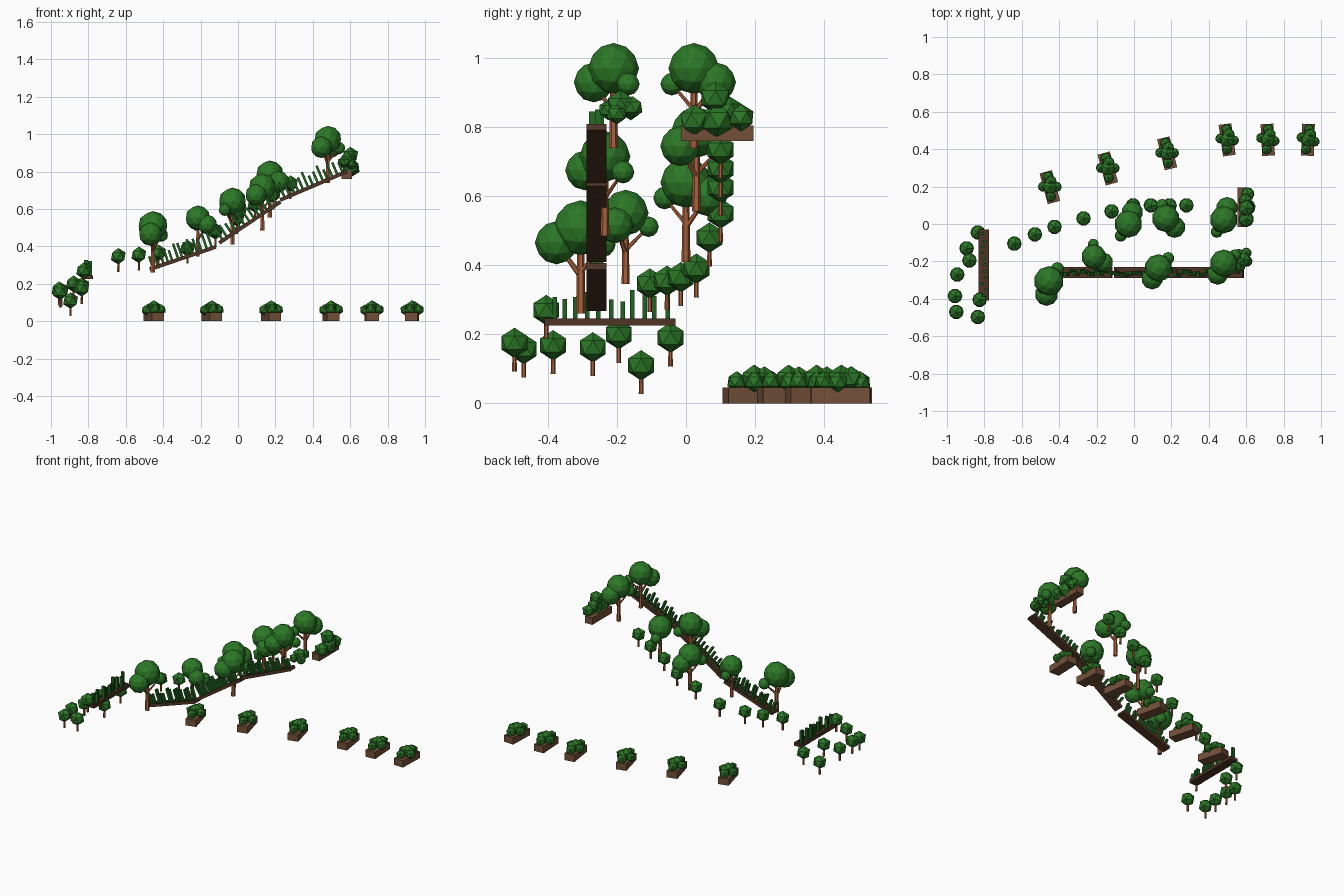
import bpy, bmesh, random
from math import radians, atan2, hypot, cos, sin
from mathutils import Vector, Matrix

if "Cube" in bpy.data.objects:
    bpy.data.objects.remove(bpy.data.objects["Cube"])

random.seed(4)

def mat(name, col):
    m = bpy.data.materials.new(name)
    m.diffuse_color = (*col, 1)
    m.use_nodes = True
    m.node_tree.nodes["Principled BSDF"].inputs["Base Color"].default_value = m.diffuse_color
    return m

LEAF = mat("leaf", (0.025, 0.19, 0.02))
BLADE = mat("blade", (0.015, 0.12, 0.015))
BARK = mat("bark", (0.40, 0.12, 0.045))
WOOD = mat("planter_wood", (0.17, 0.08, 0.04))
DARK = mat("dark_wood", (0.08, 0.035, 0.018))

def add_obj(name, bm, mats, loc=(0, 0, 0), rot=(0, 0, 0), scale=1):
    me = bpy.data.meshes.new(name)
    bm.to_mesh(me)
    bm.free()
    for m in mats:
        me.materials.append(m)
    return place(name, me, loc, rot, scale)

def place(name, me, loc, rot=(0, 0, 0), scale=1):
    ob = bpy.data.objects.new(name, me)
    ob.location, ob.rotation_euler, ob.scale = loc, rot, (scale,) * 3
    bpy.context.collection.objects.link(ob)
    return ob

def paint(bm, verts, idx):
    for f in {f for v in verts for f in v.link_faces}:
        f.material_index = idx

def ball(bm, c, r, sub, idx=0, spin=0.0):
    m = Matrix.Translation(c) @ Matrix.Rotation(spin, 4, 'Z')
    g = bmesh.ops.create_icosphere(bm, subdivisions=sub, radius=r, matrix=m)
    paint(bm, g['verts'], idx)

def box(bm, c, size, idx=0, rot=None):
    m = Matrix.Translation(c) @ (rot or Matrix()) @ Matrix.Diagonal((*size, 1))
    g = bmesh.ops.create_cube(bm, size=1, matrix=m)
    paint(bm, g['verts'], idx)

def limb(bm, a, b, r1, r2, idx=0):
    a, b = Vector(a), Vector(b)
    d = b - a
    m = Matrix.Translation((a + b) / 2) @ d.to_track_quat('Z', 'Y').to_matrix().to_4x4()
    g = bmesh.ops.create_cone(bm, cap_ends=True, segments=6, radius1=r1, radius2=r2,
                              depth=d.length, matrix=m)
    paint(bm, g['verts'], idx)

# Large trees: base, scale, direction of second and third canopy ball (degrees)
big = [(-0.455, -0.305, 0.26, 1.08, -100, 55), (-0.215, -0.175, 0.345, 0.9, -30, 92),
       (-0.03, 0.0, 0.41, 1.0, 72, -123), (0.17, 0.03, 0.555, 1.0, -45, 105),
       (0.13, -0.235, 0.485, 1.0, -120, 45), (0.48, -0.21, 0.74, 1.0, -120, 35),
       (0.48, 0.023, 0.74, 1.0, 75, -120)]
for x, y, z, s, a2, a3 in big:
    bm = bmesh.new()
    a2, a3 = radians(a2), radians(a3)
    p2 = Vector((0.066 * cos(a2), 0.066 * sin(a2), 0.19))
    p3 = Vector((0.074 * cos(a3), 0.074 * sin(a3), 0.185))
    limb(bm, (0, 0, 0), (0, 0, 0.2), 0.013, 0.009, 1)
    limb(bm, (0, 0, 0.10), p2, 0.008, 0.005, 1)
    limb(bm, (0, 0, 0.11), p3, 0.007, 0.004, 1)
    ball(bm, (0, 0, 0.23), 0.074, 2)
    ball(bm, p2, 0.058, 2)
    ball(bm, p3, 0.033, 2)
    add_obj("large_tree", bm, [LEAF, BARK], (x, y, z), (0, 0, 0), s)

# Small round trees, position of the crown centre
small = [(-0.835, -0.045, .19), (-0.895, -0.13, .11), (-0.88, -0.195, .20), (-0.945, -0.27, .162),
         (-0.957, -0.385, .168), (-0.95, -0.47, .157), (-0.835, -0.497, .175), (-0.825, -0.405, .27),
         (-0.64, -0.105, .347), (-0.53, -0.055, .355), (-0.425, -0.015, .365), (-0.27, 0.03, .39),
         (-0.12, 0.068, .48), (-0.005, 0.1, .55), (0.09, 0.1, .625), (0.19, 0.1, .68),
         (0.28, 0.1, .735)]
bm = bmesh.new()
ball(bm, (0, 0, 0), 0.044, 1)
limb(bm, (0, 0, -0.083), (0, 0, -0.03), 0.007, 0.006, 1)
first = add_obj("small_tree", bm, [LEAF, BARK], small[0])
for p in small[1:]:
    place("small_tree", first.data, p)

# Bush cluster: offsets and radii of the leafy balls
def cluster(bm, z):
    for i, (x, y, dz, r) in enumerate([(0, 0, 0.025, 0.042), (0.005, 0.055, 0.016, 0.032),
            (-0.008, -0.05, 0.018, 0.03), (-0.035, 0.012, 0.015, 0.03),
            (0.036, -0.008, 0.017, 0.03), (0.012, 0.028, 0.026, 0.036)]):
        ball(bm, (x, y, z + dz), r, 1, 0, i * 0.7)

# Planter boxes on the ground
bm = bmesh.new()
box(bm, (0, 0, 0.0225), (0.068, 0.17, 0.045), 1)
cluster(bm, 0.045)
beds = [(-0.45, 0.197, 15), (-0.14, 0.297, 15), (0.177, 0.378, 14), (0.498, 0.45, 8),
        (0.715, 0.45, 3), (0.93, 0.45, -2)]
first = add_obj("planter", bm, [LEAF, WOOD], (*beds[0][:2], 0), (0, 0, radians(beds[0][2])))
for x, y, a in beds[1:]:
    place("planter", first.data, (x, y, 0), (0, 0, radians(a)))

# Raised planter at the high end
bm = bmesh.new()
box(bm, (0.582, 0.09, 0.782), (0.055, 0.21, 0.045), 1)
for i, (x, y, z, r) in enumerate([(0.60, 0.085, .885, .047), (0.60, 0.025, .82, .046),
        (0.605, 0.09, .82, .05), (0.608, 0.16, .828, .04), (0.595, 0.125, .85, .04)]):
    ball(bm, (x, y, z), r, 1, 0, i)
add_obj("raised_planter", bm, [LEAF, WOOD])

# Leafy tuft at the end of the top beam
bm = bmesh.new()
for i, (x, y, z, r) in enumerate([(0.585, -0.19, .865, .042), (0.6, -0.155, .858, .032),
        (0.57, -0.225, .85, .03), (0.56, -0.16, .85, .03), (0.605, -0.2, .84, .032)]):
    ball(bm, (x, y, z), r, 1, 0, i)
add_obj("end_bush", bm, [LEAF])

# Troughs: a beam with raised rims and a row of upright blades, built along local x
def trough(name, length, n, loc, rot):
    bm = bmesh.new()
    box(bm, (0, 0, -0.011), (length, 0.058, 0.014), 1)
    for s in (-1, 1):
        box(bm, (0, s * 0.024, -0.004), (length, 0.01, 0.012), 1)
        box(bm, (s * (length / 2 - 0.005), 0, -0.004), (0.01, 0.058, 0.012), 1)
    for i in range(n):
        h = random.uniform(0.055, 0.09)
        x = ((i + 0.5) / n - 0.5) * length * 0.95 + random.uniform(-.004, .004)
        box(bm, (x, random.uniform(-.012, .012), h / 2 - 0.005), (0.013, 0.02, h), 0)
    add_obj(name, bm, [BLADE, DARK], loc, rot)

for x0, z0, x1, z1 in [(-0.475, .285, -0.12, .405), (-0.105, .425, 0.222, .645),
                       (0.222, .655, 0.58, .808)]:
    trough("sloping_trough", hypot(x1 - x0, z1 - z0), 13, ((x0 + x1) / 2, -0.26, (z0 + z1) / 2),
           (0, -atan2(z1 - z0, x1 - x0), 0))
trough("low_trough", 0.38, 11, (-0.803, -0.22, 0.243), (0, 0, radians(90)))
